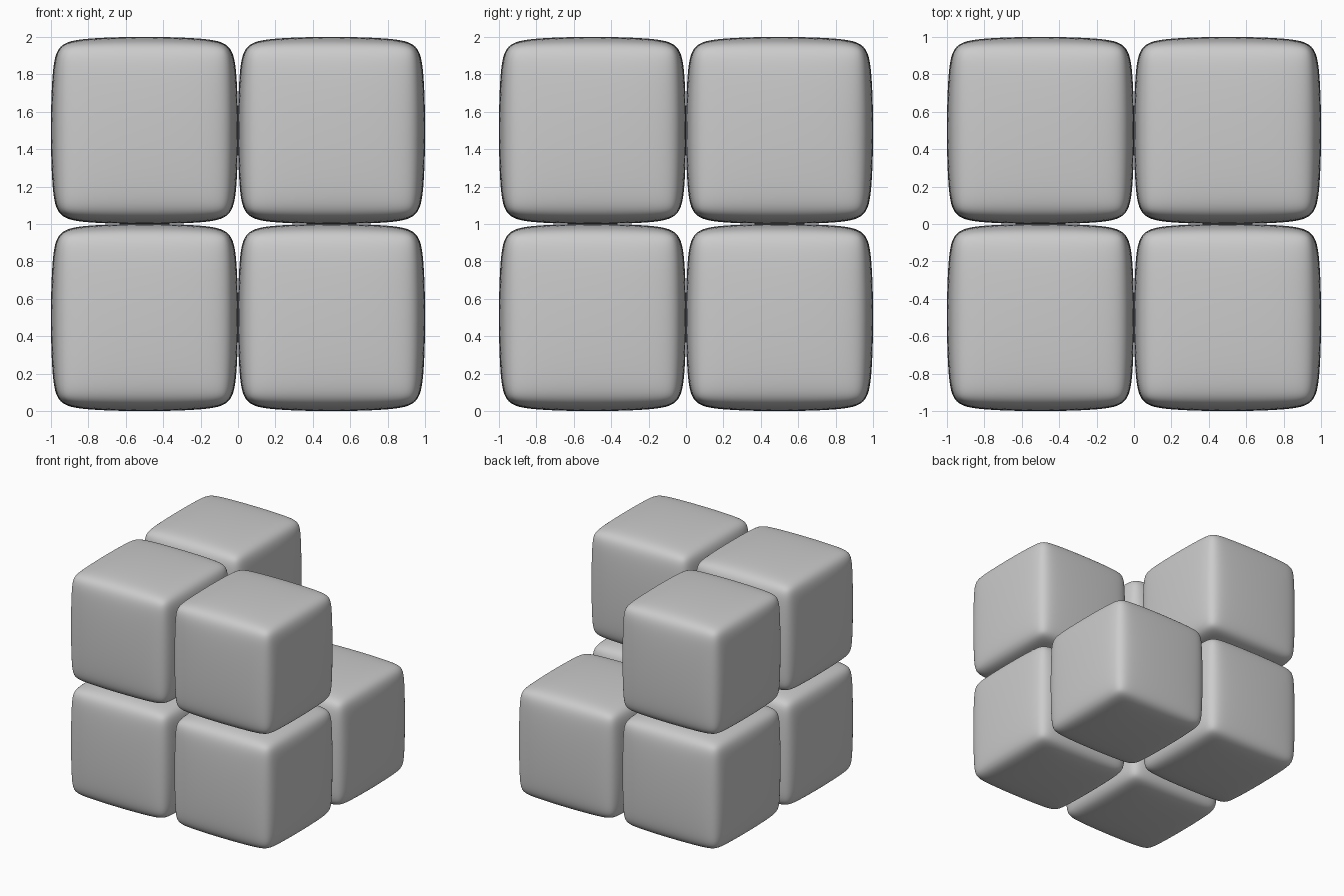
import bpy
from itertools import product

if "Cube" in bpy.data.objects:
    bpy.data.objects.remove(bpy.data.objects["Cube"])

BEVEL = 0.08
SIZE = 1.0 / (1 - BEVEL / 6)   # makes up for the shrink of the subdivision


def soft_cube(name, centre):
    bpy.ops.mesh.primitive_cube_add(size=SIZE, location=centre)
    cube = bpy.context.object
    cube.name = name
    bevel = cube.modifiers.new("chamfer", 'BEVEL')
    bevel.width = BEVEL
    bevel.segments = 1
    bevel.limit_method = 'NONE'
    soft = cube.modifiers.new("soften", 'SUBSURF')
    soft.levels = soft.render_levels = 4
    bpy.ops.object.shade_smooth()
    return cube


# Two-by-two-by-two stack with the top back right block left out
for x, y, z in product((-1, 1), (-1, 1), (0, 1)):
    if (x, y, z) == (1, 1, 1):
        continue
    name = "_".join(("top" if z else "bottom",
                     "back" if y > 0 else "front",
                     "right" if x > 0 else "left", "block"))
    soft_cube(name, (x * 0.5, y * 0.5, z + 0.5))
